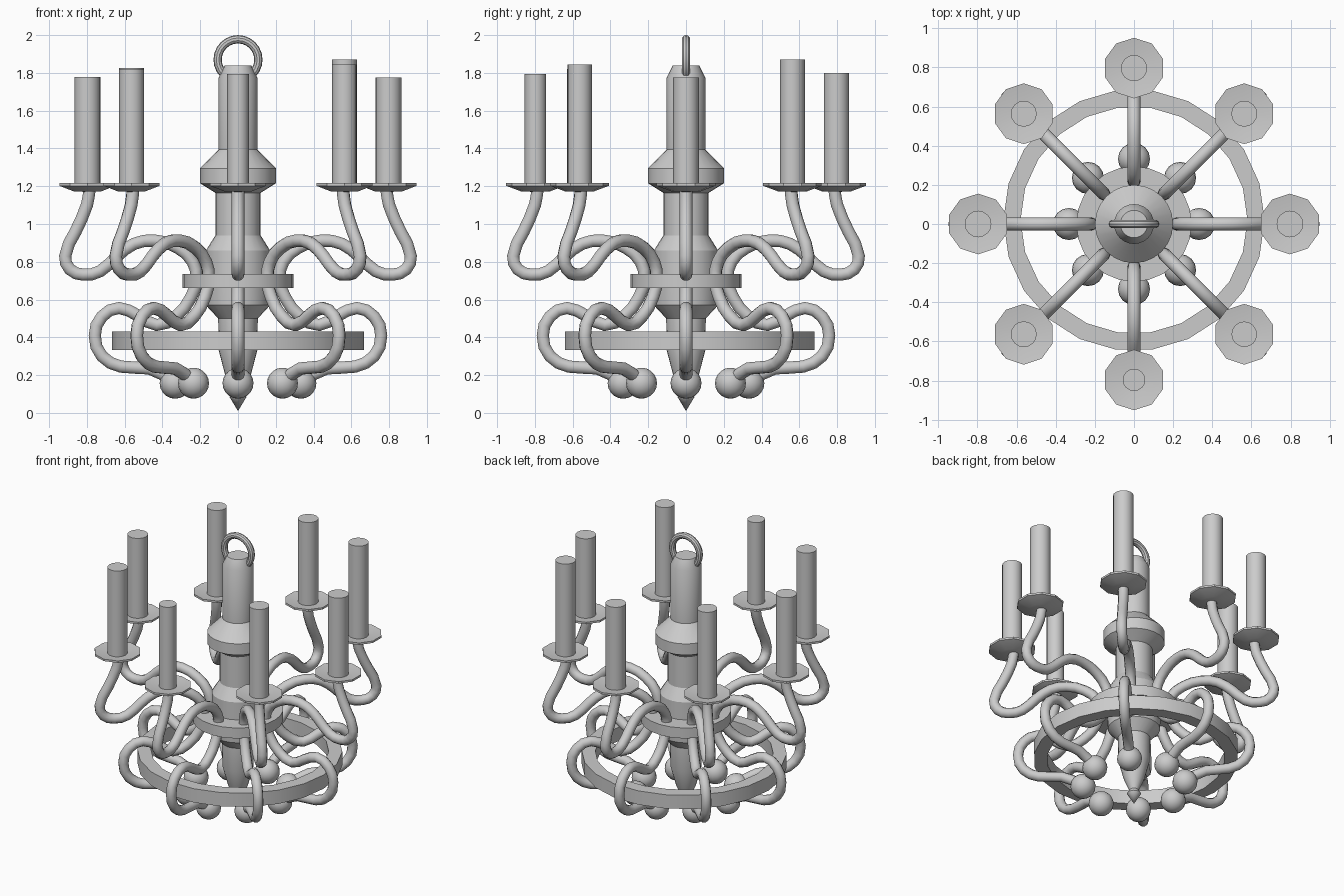
import bpy, bmesh, math
from mathutils import Matrix, Vector

if "Cube" in bpy.data.objects:
    bpy.data.objects.remove(bpy.data.objects["Cube"])


def finish(obj, angle=30):
    bpy.ops.object.select_all(action='DESELECT')
    obj.select_set(True)
    bpy.context.view_layer.objects.active = obj
    bpy.ops.object.shade_smooth_by_angle(angle=math.radians(angle))
    return obj


def lathe(name, profile, sides, loc=(0, 0, 0), phase=0.0, closed=False):
    """Revolve (radius, z) points around z."""
    bm = bmesh.new()
    rings = [[bm.verts.new((r * math.cos(phase + 2 * math.pi * i / sides),
                            r * math.sin(phase + 2 * math.pi * i / sides), z))
              for i in range(sides)] for r, z in profile]
    pairs = list(zip(rings, rings[1:]))
    if closed:
        pairs.append((rings[-1], rings[0]))
    for a, b in pairs:
        for i in range(sides):
            j = (i + 1) % sides
            bm.faces.new((a[i], a[j], b[j], b[i]))
    bmesh.ops.remove_doubles(bm, verts=bm.verts, dist=1e-5)
    bmesh.ops.recalc_face_normals(bm, faces=bm.faces)
    me = bpy.data.meshes.new(name)
    bm.to_mesh(me)
    bm.free()
    obj = bpy.data.objects.new(name, me)
    bpy.context.collection.objects.link(obj)
    obj.location = loc
    return finish(obj)


# Turned central column with hub disc and pointed finial
lathe("column", [
    (0, 0.01), (0.045, 0.085), (0.03, 0.11), (0.065, 0.19), (0.102, 0.33),
    (0.105, 0.50), (0.17, 0.57), (0.175, 0.66), (0.295, 0.66), (0.295, 0.735),
    (0.17, 0.735), (0.17, 0.86), (0.12, 0.94), (0.12, 1.165), (0.20, 1.215),
    (0.20, 1.295), (0.102, 1.395), (0.102, 1.775), (0.07, 1.84), (0, 1.84)], 24)

# Hanging loop
bpy.ops.mesh.primitive_torus_add(major_segments=24, minor_segments=10,
                                 major_radius=0.108, minor_radius=0.022,
                                 location=(0, 0, 1.87), rotation=(math.pi / 2, 0, 0))
loop = bpy.context.object
loop.name = "hanging_loop"
finish(loop)

# Lower hoop
lathe("hoop", [(0.58, 0.333), (0.668, 0.333), (0.668, 0.432), (0.58, 0.432)],
      22, loc=(0, 0.02, 0), closed=True)

# One scrolling arm, from candle dish in to the hub, then down to the ball
path = [(0.785, 1.19), (0.80, 1.10), (0.86, 0.96), (0.915, 0.83), (0.89, 0.76),
        (0.82, 0.732), (0.73, 0.75), (0.64, 0.83), (0.55, 0.895), (0.44, 0.912),
        (0.32, 0.875), (0.24, 0.80), (0.22, 0.71), (0.25, 0.61), (0.33, 0.51),
        (0.43, 0.465), (0.53, 0.515), (0.63, 0.555), (0.72, 0.51), (0.758, 0.41),
        (0.72, 0.30), (0.62, 0.245), (0.47, 0.235), (0.34, 0.17)]
cu = bpy.data.curves.new("arm_path", 'CURVE')
cu.dimensions = '3D'
cu.bevel_depth = 0.034
cu.bevel_resolution = 3
cu.use_fill_caps = True
sp = cu.splines.new('BEZIER')
sp.resolution_u = 2
sp.bezier_points.add(len(path) - 1)
for p, (r, z) in zip(sp.bezier_points, path):
    p.co = (r, 0, z)
    p.handle_left_type = p.handle_right_type = 'AUTO'
tmp = bpy.data.objects.new("arm_path", cu)
bpy.context.collection.objects.link(tmp)
bpy.context.view_layer.update()
arm_mesh = bpy.data.meshes.new_from_object(
    tmp.evaluated_get(bpy.context.evaluated_depsgraph_get()))
bpy.data.objects.remove(tmp)

# Eight arms with balls, dishes and candles: (candle top, candle radius)
candles = [(1.775, 0.068), (1.87, 0.066), (1.80, 0.067), (1.825, 0.066),
           (1.778, 0.068), (1.82, 0.066), (1.795, 0.057), (1.845, 0.065)]
for k, (top, rad) in enumerate(candles):
    rot = Matrix.Rotation(k * math.pi / 4, 4, 'Z')
    arm = bpy.data.objects.new(f"arm_{k}", arm_mesh)
    bpy.context.collection.objects.link(arm)
    arm.matrix_world = rot
    if k == 0:
        finish(arm, 50)

    bpy.ops.mesh.primitive_uv_sphere_add(segments=16, ring_count=10, radius=0.082,
                                         location=rot @ Vector((0.333, 0, 0.157)))
    ball = bpy.context.object
    ball.name = f"ball_{k}"
    finish(ball)

    spot = rot @ Vector((0.797, 0, 0))
    lathe(f"dish_{k}", [(0, 1.17), (0.075, 1.172), (0.155, 1.202), (0.155, 1.216),
                        (0.07, 1.204), (0, 1.204)], 10, spot, math.pi / 10)
    lathe(f"candle_{k}", [(0, 1.195), (rad, 1.195), (rad, top), (0, top)], 16, spot)
